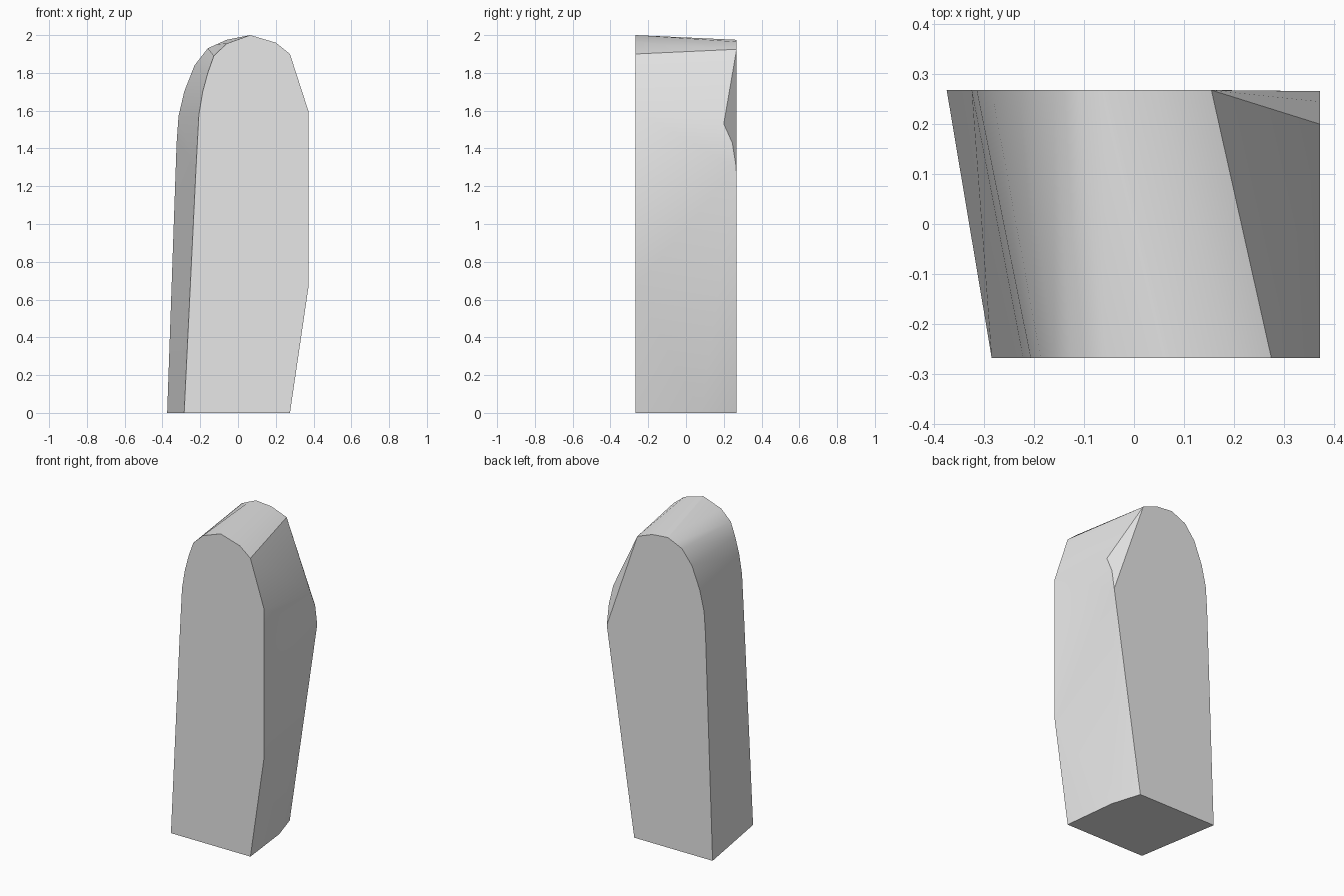
import bpy, bmesh, math

cube = bpy.data.objects.get("Cube")
if cube:
    bpy.data.objects.remove(cube, do_unlink=True)

DEPTH = 0.268

# Arched outlines from the lower left, over the crown, to the right shoulder
front_arch = [(-.285, 0), (-.222, 1.3), (-.207, 1.58), (-.187, 1.7), (-.16, 1.8),
              (-.128, 1.89), (-.06, 1.955), (.065, 2.0), (.2, 1.96), (.275, 1.9)]
back_arch = [(-.375, 0), (-.325, 1.43), (-.315, 1.57), (-.285, 1.7), (-.23, 1.84),
             (-.16, 1.93), (-.11, 1.953), (-.06, 1.975), (.05, 1.965), (.155, 1.925)]

bm = bmesh.new()


def arch(points, y):
    return [bm.verts.new((x, y, z)) for x, z in points]


front = arch(front_arch, -DEPTH)
back = arch(back_arch, DEPTH)

# Right flank: front edge, foot and worn rear corner
shoulder, hip, front_foot = arch([(.372, 1.6), (.372, .66), (.275, 0)], -DEPTH)
mid_foot = bm.verts.new((.235, .08, 0))
back_foot = bm.verts.new((.177, DEPTH, 0))
worn = [bm.verts.new((.372, y, z)) for y, z in [(.2, 1.53), (.245, 1.43), (.266, 1.3)]]

# Arched skin between the two outlines
for i in range(len(front) - 1):
    bm.faces.new((front[i], front[i + 1], back[i + 1], back[i]))

# Front, back and underside
bm.faces.new(front + [shoulder, hip, front_foot])
bm.faces.new(back + [worn[2], back_foot])
bm.faces.new((front[0], front_foot, mid_foot, back_foot, back[0]))

# Right flank facets
bm.faces.new((front[-1], shoulder, worn[0], back[-1]))
bm.faces.new([back[-1]] + worn)
bm.faces.new([hip, shoulder] + worn)
bm.faces.new((front_foot, hip, mid_foot))
bm.faces.new((hip, worn[2], mid_foot))
bm.faces.new((mid_foot, worn[2], back_foot))

bmesh.ops.recalc_face_normals(bm, faces=bm.faces)
mesh = bpy.data.meshes.new("standing_stone")
bm.to_mesh(mesh)
bm.free()

stone = bpy.data.objects.new("standing_stone", mesh)
bpy.context.collection.objects.link(stone)

# Plain grey stone
grey = bpy.data.materials.new("light_grey")
grey.use_nodes = True
colour = (0.8, 0.8, 0.8, 1)
grey.diffuse_color = colour
grey.node_tree.nodes["Principled BSDF"].inputs["Base Color"].default_value = colour
mesh.materials.append(grey)

# Soft arch, crisp front and back edges
bpy.ops.object.select_all(action="DESELECT")
stone.select_set(True)
bpy.context.view_layer.objects.active = stone
bpy.ops.object.shade_smooth_by_angle(angle=math.radians(30))
